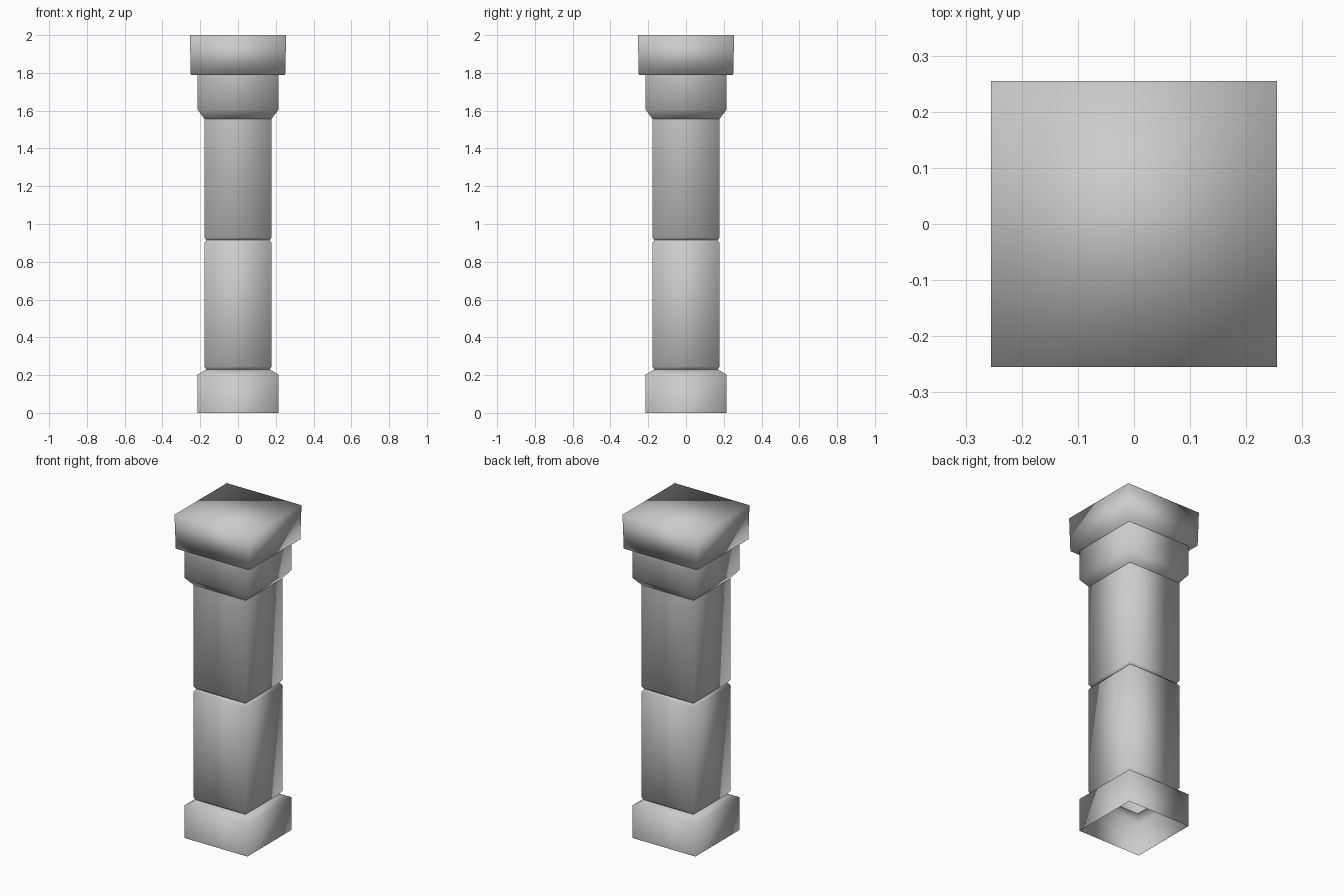
import bpy
import bmesh

cube = bpy.data.objects.get("Cube")
if cube:
    bpy.data.objects.remove(cube, do_unlink=True)

# Single stone colour
stone = bpy.data.materials.new("grey_stone")
stone.use_nodes = True
STONE = (0.6, 0.6, 0.6, 1.0)
stone.diffuse_color = STONE
stone.node_tree.nodes["Principled BSDF"].inputs["Base Color"].default_value = STONE


def square_section(name, profile, capped=False):
    """Loft square rings through (half width, height) pairs, smooth shaded."""
    bm = bmesh.new()
    corners = ((-1, -1), (1, -1), (1, 1), (-1, 1))
    rings = [[bm.verts.new((x * r, y * r, z)) for x, y in corners]
             for r, z in profile]
    for low, high in zip(rings, rings[1:]):
        for i in range(4):
            j = (i + 1) % 4
            bm.faces.new((low[i], low[j], high[j], high[i]))
    if capped:
        bm.faces.new(rings[0][::-1])
        bm.faces.new(rings[-1])
    for face in bm.faces:
        face.smooth = True
    mesh = bpy.data.meshes.new(name)
    bm.to_mesh(mesh)
    bm.free()
    mesh.materials.append(stone)
    obj = bpy.data.objects.new(name, mesh)
    bpy.context.collection.objects.link(obj)
    return obj


BASE, SHAFT, NECK = 0.214, 0.178, 0.168
BASE_TOP, SEAM, SHAFT_TOP, SLAB_BOTTOM = 0.23, 0.915, 1.557, 1.79
BEVEL = 0.015

# Hollow base, open underneath, with a sloped shoulder
square_section("base", [(BASE, 0), (BASE, 0.203), (NECK, BASE_TOP)])

# Two shaft blocks meeting at a narrow groove
square_section("lower_shaft", [(NECK, BASE_TOP), (SHAFT, BASE_TOP + BEVEL),
                               (SHAFT, SEAM - BEVEL), (NECK, SEAM)])
square_section("upper_shaft", [(NECK, SEAM), (SHAFT, SEAM + BEVEL),
                               (SHAFT, SHAFT_TOP)])

# Flared capital and the overhanging top slab
square_section("capital", [(SHAFT, SHAFT_TOP), (BASE, 1.605), (BASE, SLAB_BOTTOM)])
square_section("top_slab", [(0.25, SLAB_BOTTOM), (0.255, 2.0)], capped=True)
